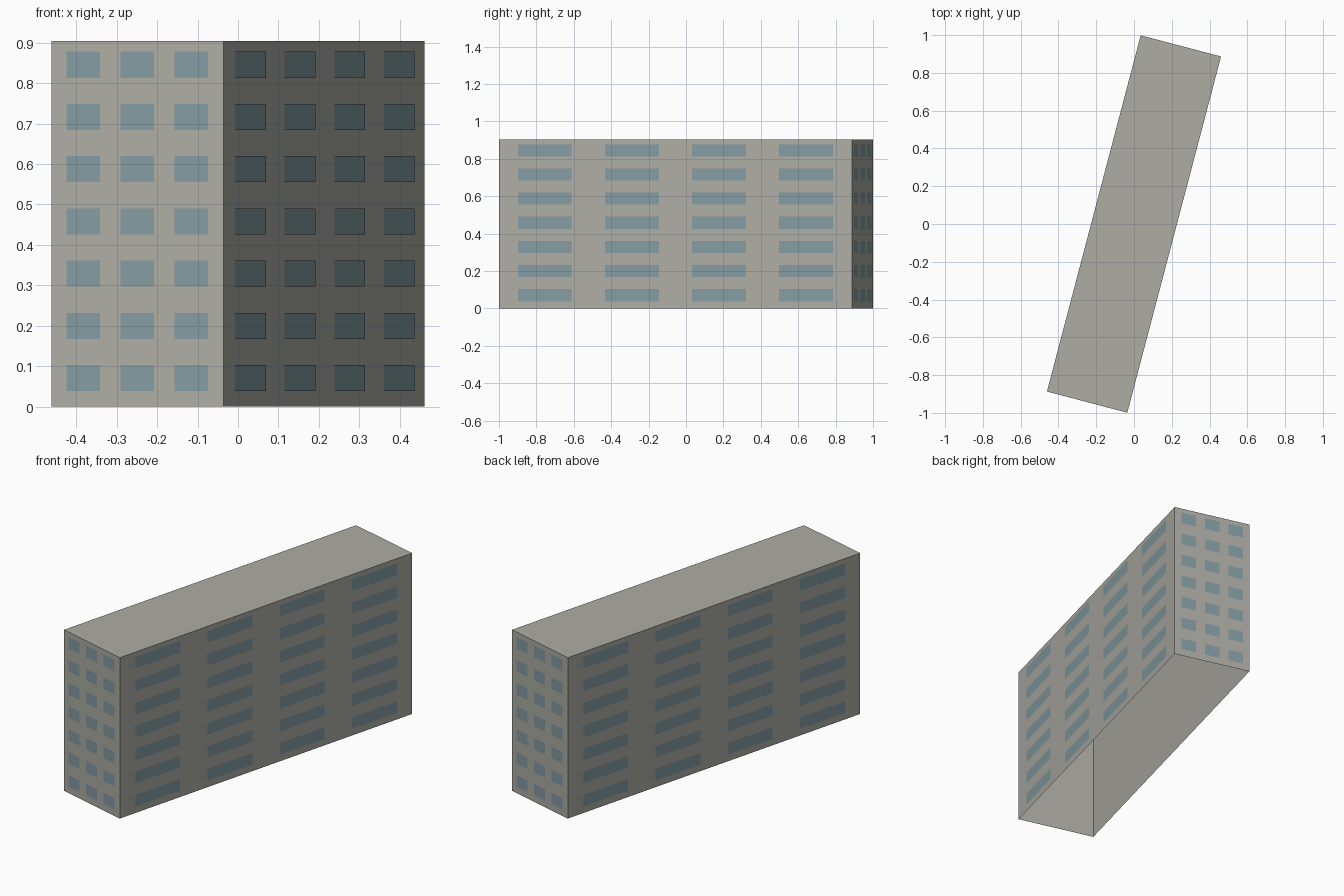
import bpy
import bmesh
from math import radians
from mathutils import Matrix, Vector

cube = bpy.data.objects.get("Cube")
if cube:
    bpy.data.objects.remove(cube, do_unlink=True)

WIDTH, LENGTH, HEIGHT = 0.44, 1.95, 0.904
FLOORS = 7
TURN = Matrix.Rotation(radians(-14.75), 4, "Z")


def material(name, rgb):
    mat = bpy.data.materials.new(name)
    mat.use_nodes = True
    mat.diffuse_color = (*rgb, 1)
    mat.node_tree.nodes["Principled BSDF"].inputs["Base Color"].default_value = (*rgb, 1)
    return mat


def add_object(name, bm, mat):
    bm.transform(TURN)
    mesh = bpy.data.meshes.new(name)
    bm.to_mesh(mesh)
    bm.free()
    mesh.materials.append(mat)
    obj = bpy.data.objects.new(name, mesh)
    bpy.context.collection.objects.link(obj)


concrete = material("warm_grey_concrete", (0.42, 0.415, 0.37))
glass = material("blue_grey_glass", (0.23, 0.33, 0.363))

# Building shell: four walls and a flat roof, open underneath
bm = bmesh.new()
bmesh.ops.create_cube(bm, size=1)
bmesh.ops.scale(bm, vec=(WIDTH, LENGTH, HEIGHT), verts=bm.verts)
bmesh.ops.translate(bm, vec=(0, 0, HEIGHT / 2), verts=bm.verts)
floor = [f for f in bm.faces if f.normal.z < -0.5]
bmesh.ops.delete(bm, geom=floor, context="FACES_ONLY")
add_object("building_walls", bm, concrete)


# Window panes: a grid of flat plates just outside one wall
def add_windows(name, angle, depth, columns, spacing, width):
    bm = bmesh.new()
    storey = HEIGHT / FLOORS
    half_w, half_h = width / 2, storey / 4
    out = -depth / 2 - 0.002
    for row in range(FLOORS):
        z = (row + 0.5) * storey + 0.006
        for col in range(columns):
            x = (col - (columns - 1) / 2) * spacing
            corners = [(-1, -1), (1, -1), (1, 1), (-1, 1)]
            bm.faces.new([bm.verts.new(Vector((x + i * half_w, out, z + j * half_h)))
                          for i, j in corners])
    bm.transform(Matrix.Rotation(radians(angle), 4, "Z"))
    add_object(name, bm, glass)


for name, angle in (("front_end_windows", 0), ("back_end_windows", 180)):
    add_windows(name, angle, LENGTH, 3, WIDTH * 0.314, WIDTH * 0.195)
for name, angle in (("left_side_windows", 90), ("right_side_windows", 270)):
    add_windows(name, angle, WIDTH, 4, LENGTH * 0.247, LENGTH * 0.153)
